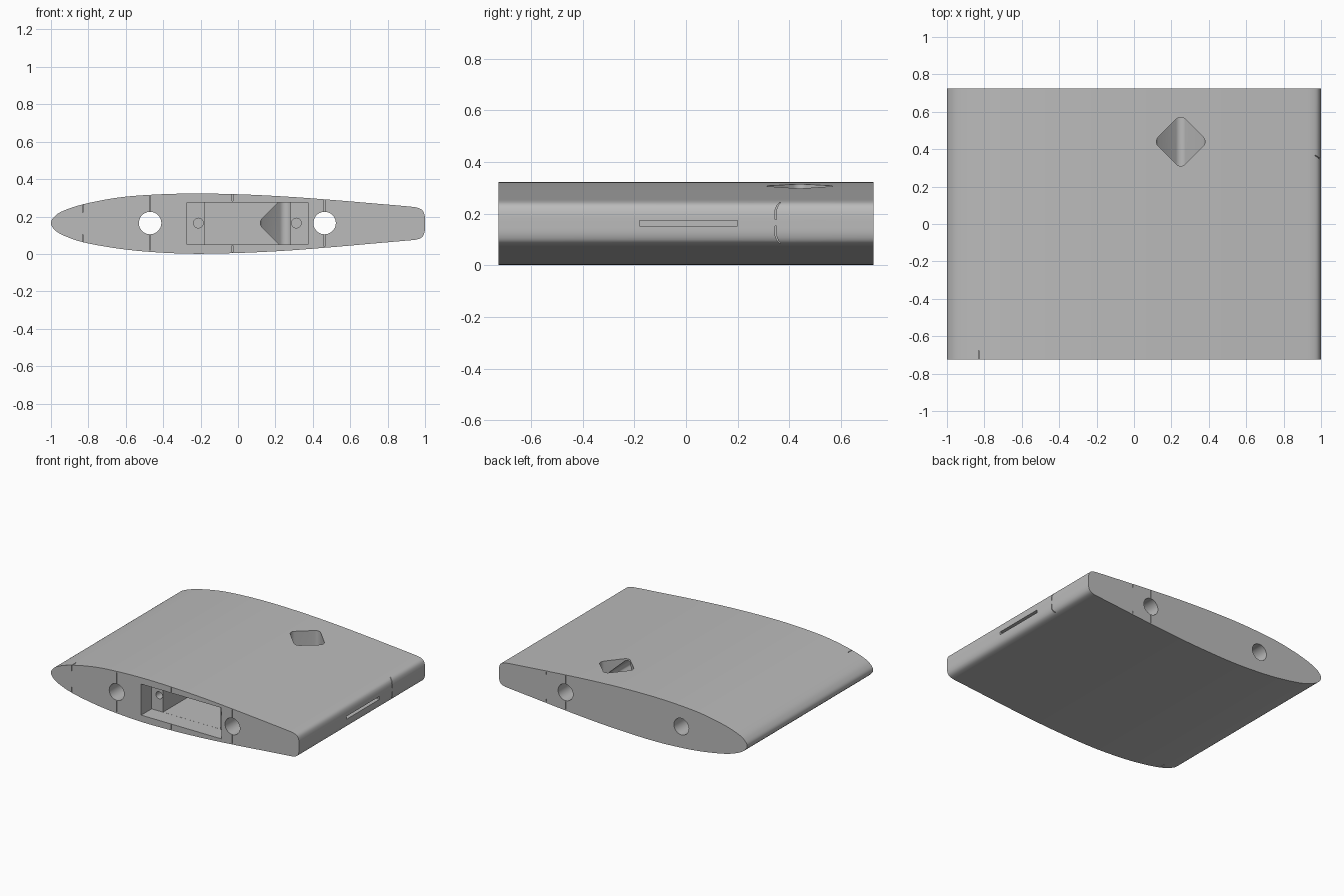
import bpy, bmesh, math
from mathutils import Vector

if "Cube" in bpy.data.objects:
    bpy.data.objects.remove(bpy.data.objects["Cube"])

HALF = 0.725      # half span along y
MID = 0.165       # chord line height

grey = bpy.data.materials.new("light_grey")
grey.use_nodes = True
grey.diffuse_color = (0.5, 0.5, 0.5, 1)
grey.node_tree.nodes["Principled BSDF"].inputs["Base Color"].default_value = (0.5, 0.5, 0.5, 1)


def loft(name, rings):
    """Skin closed rings of equal length and cap both ends."""
    bm = bmesh.new()
    loops = [[bm.verts.new(p) for p in ring] for ring in rings]
    n = len(loops[0])
    for a, b in zip(loops, loops[1:]):
        for i in range(n):
            bm.faces.new((a[i], a[(i + 1) % n], b[(i + 1) % n], b[i]))
    bm.faces.new(loops[0])
    bm.faces.new(loops[-1])
    bmesh.ops.recalc_face_normals(bm, faces=bm.faces)
    mesh = bpy.data.meshes.new(name)
    bm.to_mesh(mesh)
    bm.free()
    obj = bpy.data.objects.new(name, mesh)
    bpy.context.collection.objects.link(obj)
    mesh.materials.append(grey)
    return obj


def box(name, x, y, z):
    corners = [(x[0], z[0]), (x[1], z[0]), (x[1], z[1]), (x[0], z[1])]
    return loft(name, [[(u, v, w) for u, w in corners] for v in y])


def rod(name, x, z, radius, y, sides=40):
    turn = [2 * math.pi * i / sides for i in range(sides)]
    return loft(name, [[(x + radius * math.cos(t), v, z + radius * math.sin(t))
                        for t in turn] for v in y])


def smooth_loop(points, steps):
    """Closed Catmull-Rom curve through the points."""
    pts = [Vector(p) for p in points]
    out = []
    for i in range(len(pts)):
        a, b, c, d = (pts[(i + k) % len(pts)] for k in (-1, 0, 1, 2))
        for s in range(steps):
            t = s / steps
            out.append(0.5 * (2 * b + (c - a) * t + (2 * a - 5 * b + 4 * c - d) * t ** 2
                              + (3 * b - a - 3 * c + d) * t ** 3))
    return out


def rounded_diamond(half, radius, steps=6):
    """Square standing on its corner, corners rounded."""
    out = []
    for k in range(4):
        mid = k * math.pi / 2
        centre = half - radius
        for s in range(steps + 1):
            t = mid - math.pi / 4 + s / steps * math.pi / 2
            out.append((centre * math.cos(mid) + radius * math.cos(t),
                        centre * math.sin(mid) + radius * math.sin(t)))
    return out


# Aerofoil section with a blunt, rounded trailing edge
section = [(-1, .165), (-.985, .196), (-.94, .228), (-.83, .265), (-.65, .3), (-.47, .316),
           (-.25, .323), (0, .319), (.25, .307), (.5, .289), (.75, .268), (.9, .255),
           (.955, .248), (.985, .234), (.998, .205), (1, .163), (.998, .12), (.985, .091),
           (.955, .077), (.9, .071), (.75, .058), (.5, .036), (.25, .017), (0, .005),
           (-.25, .001), (-.47, .011), (-.65, .03), (-.83, .063), (-.94, .102), (-.985, .134)]
outline = smooth_loop(section, 5)
wing = loft("wing_panel", [[(p.x, y, p.y) for p in outline] for y in (-HALF, HALF)])

cutters = []

# Spar holes through the whole panel
for x in (-.47, .463):
    cutters.append(rod("spar_hole", x, MID, .06, (-1, 1)))

# Stepped pocket with a screw hole in each ledge
cutters.append(box("pocket_mouth", (-.272, .374), (-1, -HALF + .12), (.05, .276)))
cutters.append(box("pocket_body", (-.18, .282), (-.9, -HALF + .45), (.0505, .2755)))
for x in (-.212, .312):
    cutters.append(rod("screw_hole", x, MID, .026, (-.8, -.5), 24))

# Cable tunnel that runs back from the pocket and turns up through the top
shape = rounded_diamond(.13, .035)
tunnel = [[(.25 + u, -.4, MID + v) for u, v in shape],
          [(.25 + u, .44 - v, MID + v) for u, v in shape],
          [(.25 + u, .44 - v, .5) for u, v in shape]]
cutters.append(loft("cable_tunnel", tunnel))

# Slot in the trailing edge
cutters.append(box("edge_slot", (.8, 1.1), (-.18, .2), (.152, .173)))

# Hairline cuts in the end faces and the trailing edge
front_cuts = [(-.83, .06, .105), (-.47, .02, .1), (-.03, .01, .045), (.463, .04, .1)]
for x, low, high in front_cuts:
    for z in ((low, high), (.327 - high, .327 - low)):
        cutters.append(box("front_cut", (x - .002, x + .002), (-.8, -HALF + .05), z))
for x, low, high in ((.463, .04, .1), (.62, .055, .075)):
    for z in ((low, high), (.327 - high, .327 - low)):
        cutters.append(box("back_cut", (x - .002, x + .002), (HALF - .05, .8), z))
for side in (-1, 1):
    arc = [(.345, .012), (.345, .05), (.352, .068), (.363, .079)]
    edge = arc + [(y + .005, z) for y, z in reversed(arc)]
    cutters.append(loft("edge_cut", [[(x, y, MID + side * z) for y, z in edge]
                                     for x in (.95, 1.05)]))

# Carve the panel, then discard the cutters
bpy.context.view_layer.objects.active = wing
wing.select_set(True)
for cutter in cutters:
    cutter.hide_render = True
    mod = wing.modifiers.new(cutter.name, "BOOLEAN")
    mod.operation = "DIFFERENCE"
    mod.solver = "EXACT"
    mod.object = cutter
    bpy.ops.object.modifier_apply(modifier=mod.name)
    bpy.data.objects.remove(cutter)

bpy.ops.object.select_all(action="DESELECT")
wing.select_set(True)
bpy.ops.object.shade_smooth_by_angle(angle=math.radians(30))
